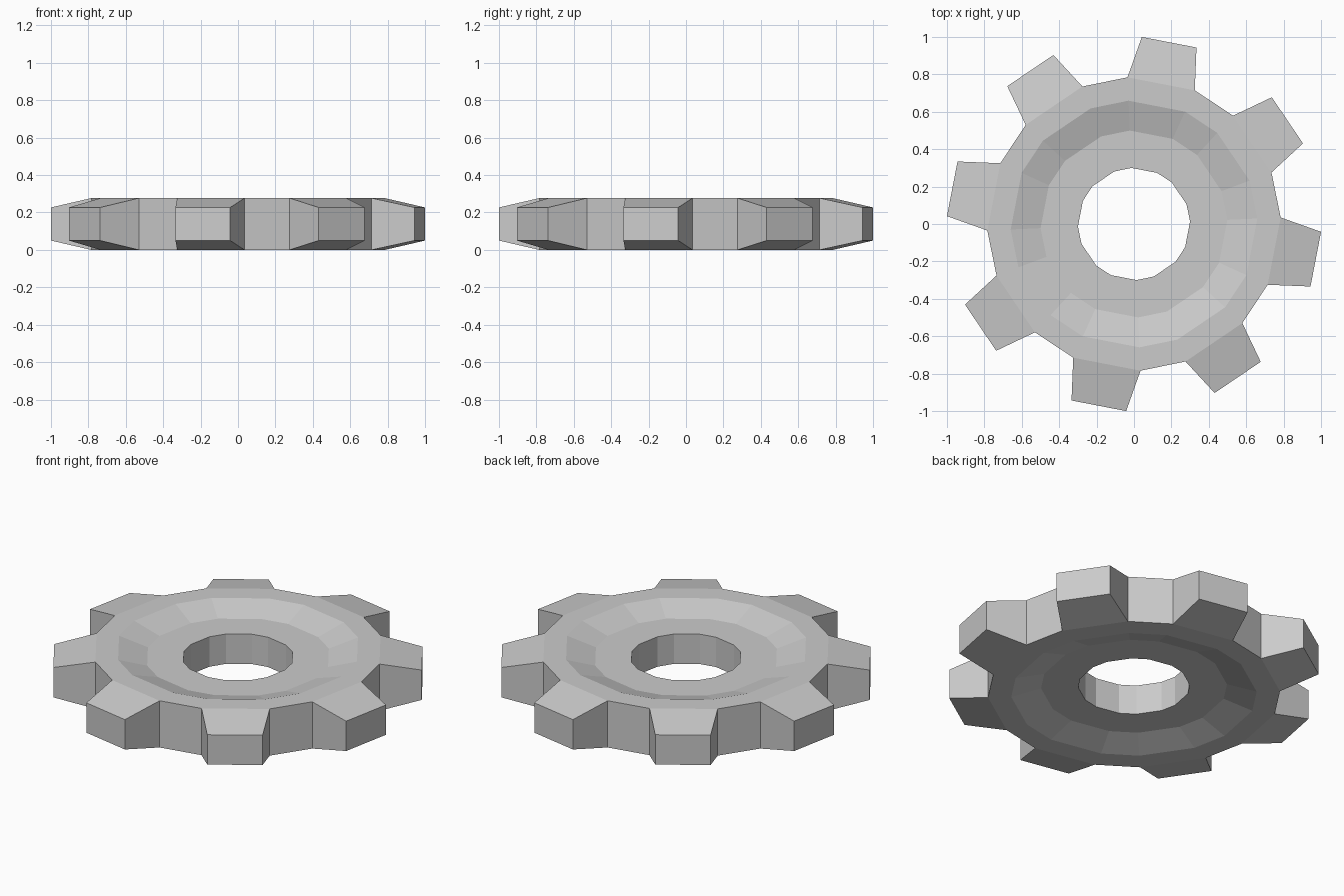
import bpy
import bmesh
from math import cos, sin, radians

if "Cube" in bpy.data.objects:
    bpy.data.objects.remove(bpy.data.objects["Cube"], do_unlink=True)

TEETH = 8
PHASE = 79.05               # direction of the first tooth, degrees
ROOT_HALF, TIP_HALF = 13.5, 8.55
ROOT_R, TIP_R = 0.785, 1.001
HEIGHT, INSET = 0.277, 0.05
LOW, HIGH = INSET, HEIGHT - INSET

# Closed cross-section (radius, z): hole wall, upper dish, rim, lower dish
profile = [(0.3, LOW), (0.3, HIGH), (0.5, HIGH), (0.66, HEIGHT),
           (ROOT_R, HEIGHT), (ROOT_R, 0), (0.66, 0), (0.5, LOW)]
RIM_TOP, RIM_BOTTOM = 4, 5


def polar(bm, radius, degrees, z):
    a = radians(degrees)
    return bm.verts.new((radius * cos(a), radius * sin(a), z))


bm = bmesh.new()

# Two cross-sections per tooth, one at each root corner
sections, tips = [], []
for i in range(TEETH):
    centre = PHASE + i * 360 / TEETH
    for side in (-1, 1):
        sections.append([polar(bm, r, centre + side * ROOT_HALF, z) for r, z in profile])
        tips.append([polar(bm, TIP_R, centre + side * TIP_HALF, z) for z in (HIGH, LOW)])

for i, a in enumerate(sections):
    j = (i + 1) % len(sections)
    b = sections[j]
    is_tooth = i % 2 == 0
    # Ring body
    for k in range(len(profile)):
        n = (k + 1) % len(profile)
        if not (is_tooth and k == RIM_TOP):
            bm.faces.new((a[k], a[n], b[n], b[k]))
    # Tooth with sloping top and underside
    if is_tooth:
        root = [a[RIM_TOP], a[RIM_BOTTOM], b[RIM_BOTTOM], b[RIM_TOP]]
        tip = [tips[i][0], tips[i][1], tips[j][1], tips[j][0]]
        bm.faces.new(tip)
        for k in range(4):
            n = (k + 1) % 4
            bm.faces.new((root[k], root[n], tip[n], tip[k]))

bmesh.ops.recalc_face_normals(bm, faces=bm.faces)
mesh = bpy.data.meshes.new("gear_wheel")
bm.to_mesh(mesh)
bm.free()

# Plain grey metal
grey = bpy.data.materials.new("light_grey")
grey.use_nodes = True
colour = (0.6, 0.6, 0.6, 1)
grey.diffuse_color = colour
grey.node_tree.nodes["Principled BSDF"].inputs["Base Color"].default_value = colour
mesh.materials.append(grey)

gear = bpy.data.objects.new("gear_wheel", mesh)
bpy.context.collection.objects.link(gear)
